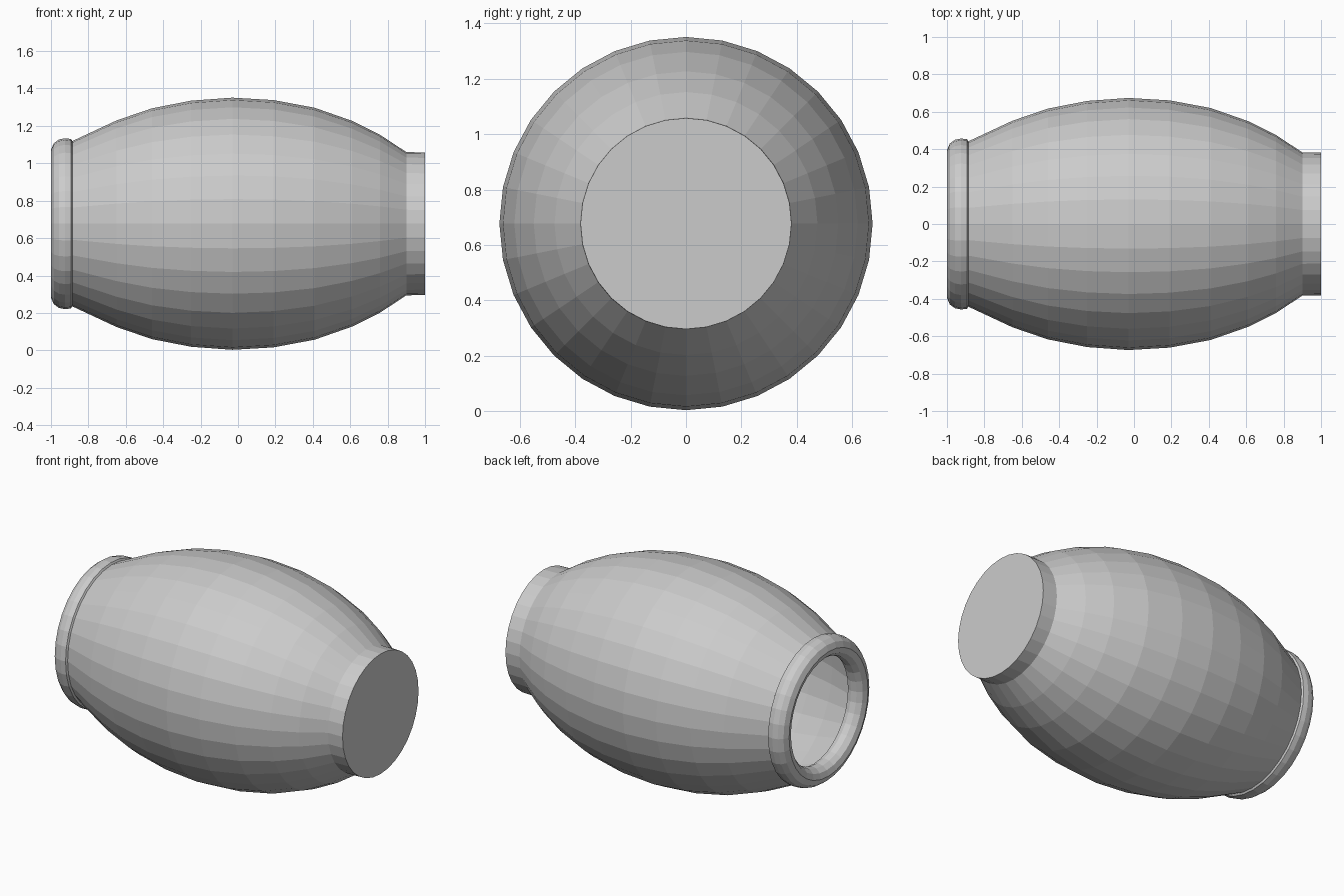
import bpy
import bmesh
from math import cos, sin, tau

cube = bpy.data.objects.get("Cube")
if cube:
    bpy.data.objects.remove(cube)

SIDES = 32
AXIS_Z = 0.677
WALL = 0.015

clay = bpy.data.materials.new("grey clay")
clay.use_nodes = True
clay.diffuse_color = (0.6, 0.6, 0.6, 1)
clay.node_tree.nodes["Principled BSDF"].inputs["Base Color"].default_value = (0.6, 0.6, 0.6, 1)


def lathe(name, profile, cap_start=False, cap_end=False, closed=False):
    """Turn (x, radius) points around the long axis."""
    bm = bmesh.new()
    rings = []
    for x, r in profile:
        rings.append([bm.verts.new((x, r * cos(tau * i / SIDES),
                                    AXIS_Z + r * sin(tau * i / SIDES)))
                      for i in range(SIDES)])
    pairs = list(zip(rings, rings[1:]))
    if closed:
        pairs.append((rings[-1], rings[0]))
    for a, b in pairs:
        for i in range(SIDES):
            j = (i + 1) % SIDES
            bm.faces.new((a[i], a[j], b[j], b[i]))
    if cap_start:
        bm.faces.new(rings[0])
    if cap_end:
        bm.faces.new(rings[-1])
    bmesh.ops.recalc_face_normals(bm, faces=bm.faces)
    mesh = bpy.data.meshes.new(name)
    bm.to_mesh(mesh)
    bm.free()
    mesh.materials.append(clay)
    obj = bpy.data.objects.new(name, mesh)
    bpy.context.collection.objects.link(obj)
    return obj


# Hollow belly with a short foot, outer wall then inner wall
belly = [(-0.89, 0.44), (-0.65, 0.552), (-0.46, 0.617), (-0.25, 0.658), (-0.03, 0.674),
         (0.19, 0.661), (0.41, 0.62), (0.61, 0.55), (0.76, 0.475), (0.9, 0.383)]
foot = [(1.0, 0.381)]
inner = [(x, r - WALL) for x, r in reversed(belly)]
inner.insert(0, (0.98, 0.366))
# The chain begins at the inner floor and ends at the outer base
lathe("jar_body", inner + belly + foot, cap_start=True, cap_end=True)

# Rounded lip around the mouth
lip = [(-0.885, 0.44), (-0.893, 0.453), (-0.925, 0.457), (-0.958, 0.45), (-0.985, 0.43),
       (-1.0, 0.395), (-0.988, 0.36), (-0.96, 0.338), (-0.925, 0.332), (-0.895, 0.345),
       (-0.88, 0.38)]
lathe("mouth_lip", lip, closed=True)
